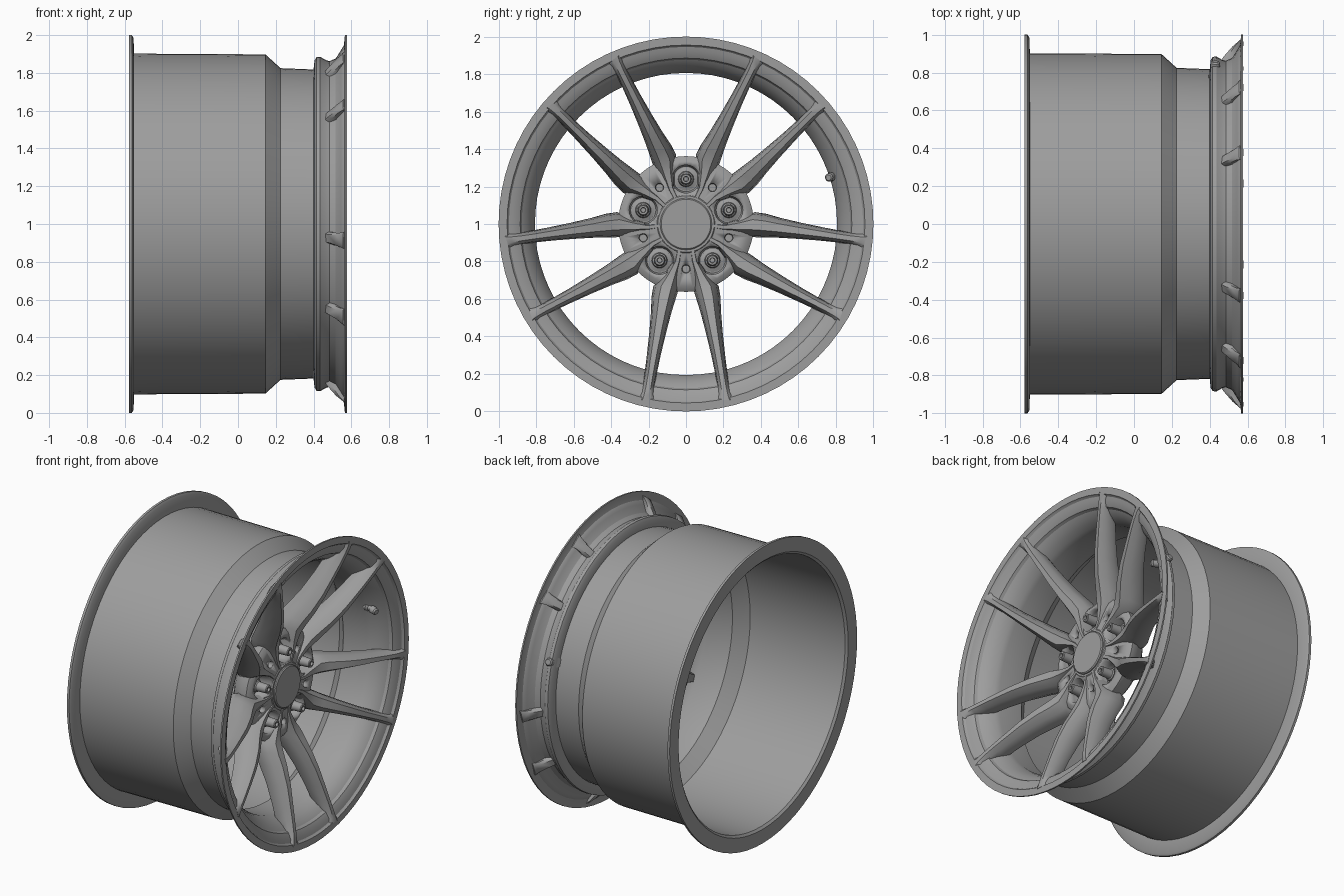
import bpy, bmesh
from math import pi, cos, sin, radians
from mathutils import Vector, Matrix

if "Cube" in bpy.data.objects:
    bpy.data.objects.remove(bpy.data.objects["Cube"])

AXLE = Vector((0, 0, 1))
METAL = bpy.data.materials.new("dark_grey_metal")
METAL.diffuse_color = (.34, .34, .34, 1)
METAL.use_nodes = True
METAL.node_tree.nodes["Principled BSDF"].inputs["Base Color"].default_value = METAL.diffuse_color


def finish(name, bm, angle=30):
    bmesh.ops.remove_doubles(bm, verts=bm.verts, dist=1e-5)
    bmesh.ops.recalc_face_normals(bm, faces=bm.faces)
    me = bpy.data.meshes.new(name)
    bm.to_mesh(me)
    bm.free()
    me.materials.append(METAL)
    ob = bpy.data.objects.new(name, me)
    bpy.context.collection.objects.link(ob)
    bpy.ops.object.select_all(action='DESELECT')
    ob.select_set(True)
    bpy.context.view_layer.objects.active = ob
    bpy.ops.object.shade_smooth_by_angle(angle=radians(angle))
    return ob


def polar(x, r, deg):
    a = radians(deg)
    return Vector((x, r * cos(a), 1 + r * sin(a)))


def add_revolve(bm, profile, steps, closed=False, matrix=None):
    """Spin an (x, radius) profile about the x axis, then move it into place."""
    part = bmesh.new()
    vs = [part.verts.new((x, 0, r)) for x, r in profile]
    pairs = list(zip(vs, vs[1:])) + ([(vs[-1], vs[0])] if closed else [])
    es = [part.edges.new(p) for p in pairs]
    bmesh.ops.spin(part, geom=vs + es, cent=(0, 0, 0), axis=(1, 0, 0),
                   angle=2 * pi, steps=steps)
    bmesh.ops.remove_doubles(part, verts=part.verts, dist=1e-5)
    bmesh.ops.recalc_face_normals(part, faces=part.faces)
    part.transform(matrix or Matrix.Translation(AXLE))
    tmp = bpy.data.meshes.new("tmp")
    part.to_mesh(tmp)
    part.free()
    bm.from_mesh(tmp)
    bpy.data.meshes.remove(tmp)


def revolve(name, profile, steps, closed=False, matrix=None):
    bm = bmesh.new()
    add_revolve(bm, profile, steps, closed, matrix)
    return finish(name, bm)


# Rim: outer barrel, drop, bead seat and front lip, then back along the inside
revolve("rim_barrel", [
    (-.578, 1.0), (-.562, 1.0), (-.553, .985), (-.55, .902), (.145, .898),
    (.225, .825), (.40, .818), (.405, .865), (.415, .883),
    (.435, .885), (.465, .868), (.485, .862), (.535, .885), (.558, .925),
    (.566, 1.0), (.576, 1.0), (.576, .955), (.56, .945), (.545, .92),
    (.52, .88), (.49, .85), (.465, .832), (.43, .815), (.40, .806),
    (.22, .81), (.14, .885), (-.565, .89), (-.578, .905)],
    72, closed=True)

# Hub with lug pockets and small holes cut in
hub = revolve("hub", [
    (.30, 0), (.30, .10), (.15, .10), (.15, .26), (.19, .31), (.27, .36),
    (.31, .362), (.33, .335), (.345, .22), (.355, .155), (.36, .15),
    (.36, 0)], 60)
bm = bmesh.new()
for k in range(5):
    for r, depth, deg in ((.075, .27, 90), (.022, .28, -90)):
        add_revolve(bm, [(depth, 0), (depth, r * .9), (depth + .03, r), (.45, r), (.45, 0)],
                    24, matrix=Matrix.Translation(polar(0, .24, deg + 72 * k)))
cutter = finish("hub_cutter", bm)
cutter.hide_render = True
mod = hub.modifiers.new("pockets", 'BOOLEAN')
mod.object = cutter
mod.solver = 'EXACT'
bpy.context.view_layer.objects.active = hub
bpy.ops.object.modifier_apply(modifier=mod.name)
bpy.data.objects.remove(cutter)

# Centre cap
revolve("centre_cap", [(.34, 0), (.34, .138), (.368, .138), (.374, .132), (.374, 0)], 48)

# Spokes: (along, sideways, width, front x, back x) in the frame of each pair
STATIONS = [
    (.12, .032, .040, .360, .20), (.20, .046, .050, .358, .20),
    (.27, .076, .090, .362, .20), (.33, .104, .140, .374, .20),
    (.39, .118, .132, .402, .22), (.47, .132, .110, .444, .27),
    (.58, .151, .090, .488, .335), (.70, .172, .074, .523, .39),
    (.79, .187, .066, .548, .425), (.86, .199, .066, .566, .475),
    (.91, .208, .076, .576, .52), (.938, .213, .095, .578, .555)]


def spoke(name, pair_deg, side):
    bm = bmesh.new()
    a = radians(pair_deg)
    rings = []
    for u, v, w, xf, xb in STATIONS:
        d = xf - xb
        ring = []
        for x, off in ((xf, -.2), (xf, .2), (xf - .3 * d, .42), (xf - .75 * d, .5),
                       (xb, .34), (xb, -.34), (xf - .75 * d, -.5), (xf - .3 * d, -.42)):
            s = side * (v + off * w)
            ring.append(bm.verts.new((x, u * cos(a) - s * sin(a),
                                      1 + u * sin(a) + s * cos(a))))
        rings.append(ring)
    n = len(rings[0])
    for p, q in zip(rings, rings[1:]):
        for i in range(n):
            bm.faces.new((p[i], p[(i + 1) % n], q[(i + 1) % n], q[i]))
    bm.faces.new(rings[0])
    bm.faces.new(rings[-1])
    finish(name, bm, 35)


for k in range(5):
    for side, tag in ((-1, "a"), (1, "b")):
        spoke(f"spoke_{k + 1}{tag}", -90 + 72 * k, side)

# Lug bolts: collar, shank and hollow head
for k in range(5):
    revolve(f"lug_bolt_{k + 1}", [
        (.26, 0), (.26, .062), (.278, .062), (.286, .042), (.31, .038),
        (.315, .031), (.385, .028), (.39, .024), (.39, .014), (.37, .012), (.37, 0)],
        20, matrix=Matrix.Translation(polar(0, .24, 90 + 72 * k)))

# Valve: stem pointing forward inside the rim, knob on the outside
base, tip = polar(.40, .835, 18), polar(.50, .80, 18)
turn = Vector((1, 0, 0)).rotation_difference(tip - base).to_matrix().to_4x4()
revolve("valve_stem", [(0, 0), (0, .030), (.03, .030), (.04, .018), (.06, .018),
                       (.062, .024), (.10, .022), (.108, .015), (.108, 0)],
        16, matrix=Matrix.Translation(base) @ turn)
out = polar(0, 1, 18) - AXLE
turn = Vector((1, 0, 0)).rotation_difference(out).to_matrix().to_4x4()
revolve("valve_knob", [(0, 0), (0, .025), (.045, .025), (.052, .018), (.052, 0)],
        16, matrix=Matrix.Translation(polar(.43, .85, 18)) @ turn)
